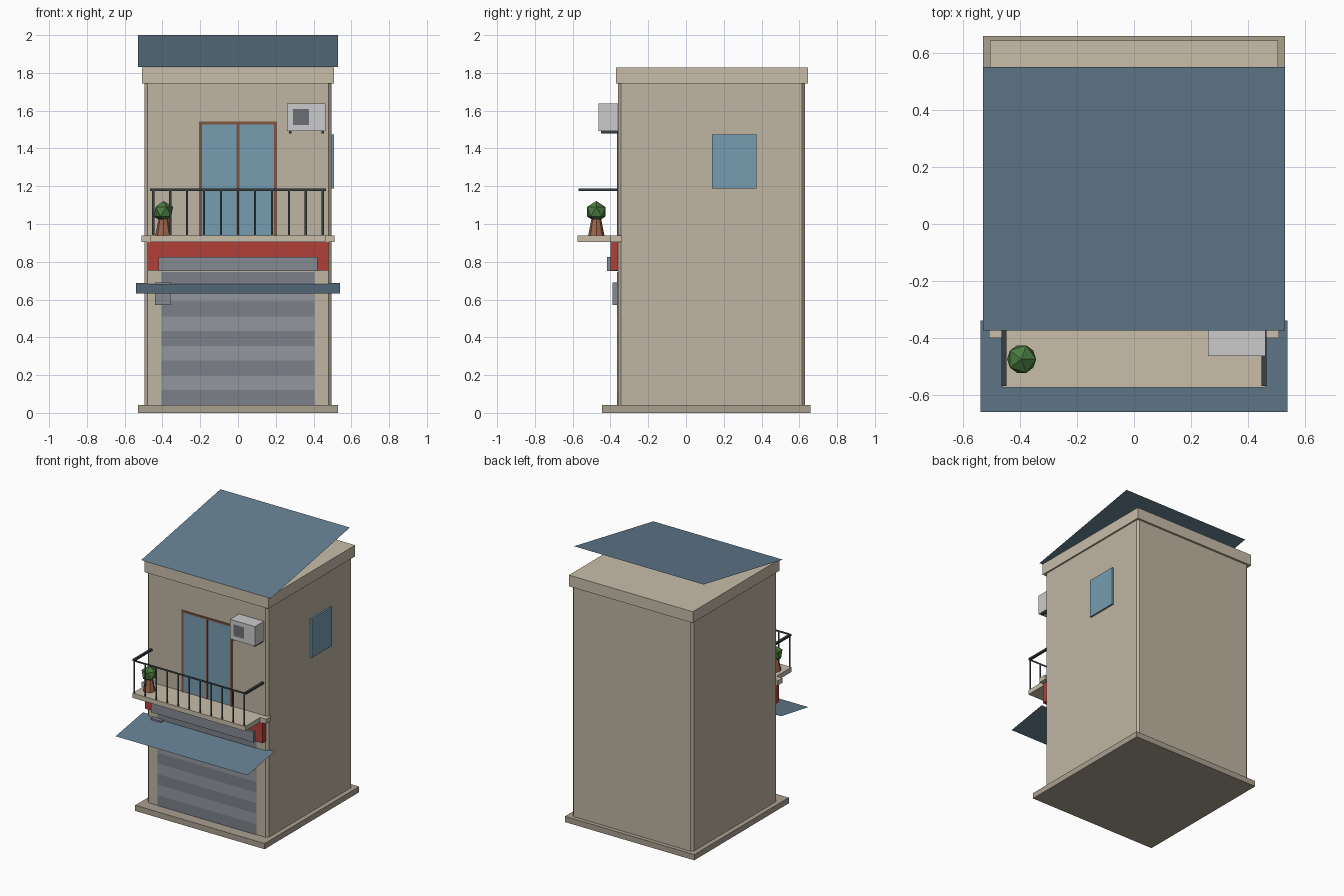
import bpy, math

if "Cube" in bpy.data.objects:
    bpy.data.objects.remove(bpy.data.objects["Cube"])

COLORS = {
    "wall": (0.52, 0.46, 0.36, 1), "stone": (0.40, 0.35, 0.28, 1), "trim": (0.58, 0.51, 0.40, 1),
    "roof": (0.13, 0.21, 0.28, 1), "glass": (0.18, 0.34, 0.44, 1), "wood": (0.22, 0.09, 0.05, 1),
    "red": (0.45, 0.05, 0.04, 1), "iron": (0.04, 0.05, 0.055, 1), "slat_dark": (0.20, 0.22, 0.25, 1),
    "slat_light": (0.29, 0.31, 0.34, 1), "steel": (0.24, 0.26, 0.29, 1), "white": (0.55, 0.55, 0.56, 1),
    "vent": (0.15, 0.16, 0.18, 1), "clay": (0.33, 0.13, 0.07, 1), "leaf": (0.07, 0.20, 0.05, 1),
}
MATS = {}


def paint(ob, color):
    if color not in MATS:
        MATS[color] = bpy.data.materials.new(color)
        MATS[color].diffuse_color = COLORS[color]
    ob.data.materials.append(MATS[color])
    return ob


def box(name, x, y, z, color):
    """Box from (min, max) ranges."""
    bpy.ops.mesh.primitive_cube_add(size=1, location=[sum(r) / 2 for r in (x, y, z)])
    ob = bpy.context.object
    ob.name = name
    ob.scale = [r[1] - r[0] for r in (x, y, z)]
    bpy.ops.object.transform_apply(location=False, rotation=False, scale=True)
    return paint(ob, color)


def sheet(name, x, front, back, color):
    """Thin single-sided sheet; front and back are (y, z) edges."""
    (y0, z0), (y1, z1) = front, back
    me = bpy.data.meshes.new(name)
    me.from_pydata([(x[0], y0, z0), (x[1], y0, z0), (x[1], y1, z1), (x[0], y1, z1)], [], [(0, 1, 2, 3)])
    ob = bpy.data.objects.new(name, me)
    bpy.context.collection.objects.link(ob)
    return paint(ob, color)


# Base, body with chamfered upright corners, cornice, sloped roof sheet
box("base_slab", (-0.53, 0.53), (-0.445, 0.66), (0, 0.042), "stone")
body = box("body", (-0.495, 0.495), (-0.36, 0.63), (0.042, 1.745), "wall")
weights = body.data.attributes.new("bevel_weight_edge", "FLOAT", "EDGE")
for e in body.data.edges:
    a, b = (body.data.vertices[i].co for i in e.vertices)
    weights.data[e.index].value = 1.0 if abs(a.z - b.z) > 0.5 else 0.0
bev = body.modifiers.new("chamfer", "BEVEL")
bev.limit_method = "WEIGHT"
bev.width = 0.016
box("cornice", (-0.507, 0.507), (-0.37, 0.645), (1.745, 1.828), "trim")
sheet("roof_sheet", (-0.53, 0.53), (-0.375, 1.83), (0.552, 2.0), "roof")

# Roller shutter with alternating slats, housing, sign band and meter box
step = 0.0782
for i in range(9):
    z = 0.042 + i * step
    box(f"shutter_slat_{i + 1}", (-0.405, 0.405), (-0.364, -0.35), (z, z + step),
        "slat_light" if i % 2 else "slat_dark")
box("shutter_housing", (-0.42, 0.42), (-0.418, -0.355), (0.75, 0.826), "steel")
box("sign_band", (-0.48, 0.48), (-0.40, -0.355), (0.753, 0.905), "red")
box("meter_box", (-0.44, -0.355), (-0.39, -0.355), (0.572, 0.69), "steel")
sheet("awning", (-0.54, 0.54), (-0.66, 0.632), (-0.34, 0.687), "roof")

# Balcony floor and ledge
box("balcony_ledge", (-0.51, 0.51), (-0.40, -0.34), (0.905, 0.94), "trim")
box("balcony_floor", (-0.462, 0.462), (-0.575, -0.40), (0.905, 0.94), "trim")

# Railing: flat bars in front, solid side rails
rail_y = -0.57
sheet("front_rail", (-0.465, 0.465), (rail_y, 1.174), (rail_y, 1.188), "iron")
for i in range(11):
    x = -0.449 + i * 0.0898
    sheet(f"baluster_{i + 1}", (x - 0.006, x + 0.006), (rail_y, 0.94), (rail_y, 1.174), "iron")
for side, name in ((-1, "left"), (1, "right")):
    xs = sorted((side * 0.449, side * 0.466))
    box(f"{name}_side_rail", xs, (-0.57, -0.36), (1.174, 1.188), "iron")

# Balcony door
box("door_glass", (-0.195, 0.195), (-0.362, -0.35), (0.94, 1.53), "glass")
for name, x in (("left", -0.1985), ("middle", 0), ("right", 0.1985)):
    box(f"door_frame_{name}", (x - 0.0075, x + 0.0075), (-0.366, -0.35), (0.94, 1.527), "wood")
box("door_frame_top", (-0.206, 0.206), (-0.366, -0.35), (1.527, 1.542), "wood")

# Side window
box("side_window", (0.48, 0.508), (0.138, 0.372), (1.187, 1.475), "glass")

# Wall cooling unit with brackets
box("cooling_unit", (0.26, 0.463), (-0.464, -0.36), (1.492, 1.637), "white")
sheet("cooling_vent", (0.29, 0.376), (-0.4655, 1.523), (-0.4655, 1.608), "vent")
for i, x in enumerate((0.277, 0.448)):
    box(f"unit_bracket_{i + 1}", (x - 0.007, x + 0.007), (-0.45, -0.355), (1.48, 1.492), "iron")

# Potted plant
bpy.ops.mesh.primitive_cone_add(vertices=8, radius1=0.043, radius2=0.025, depth=0.09,
                                location=(-0.395, -0.475, 0.985))
bpy.context.object.name = "plant_pot"
paint(bpy.context.object, "clay")
bpy.ops.mesh.primitive_ico_sphere_add(subdivisions=1, radius=0.057, location=(-0.395, -0.475, 1.065))
bpy.context.object.name = "plant_foliage"
paint(bpy.context.object, "leaf")

for m in bpy.data.materials:
    if m.users and not m.is_grease_pencil:
        m.use_nodes = True
        m.node_tree.nodes["Principled BSDF"].inputs["Base Color"].default_value = m.diffuse_color
